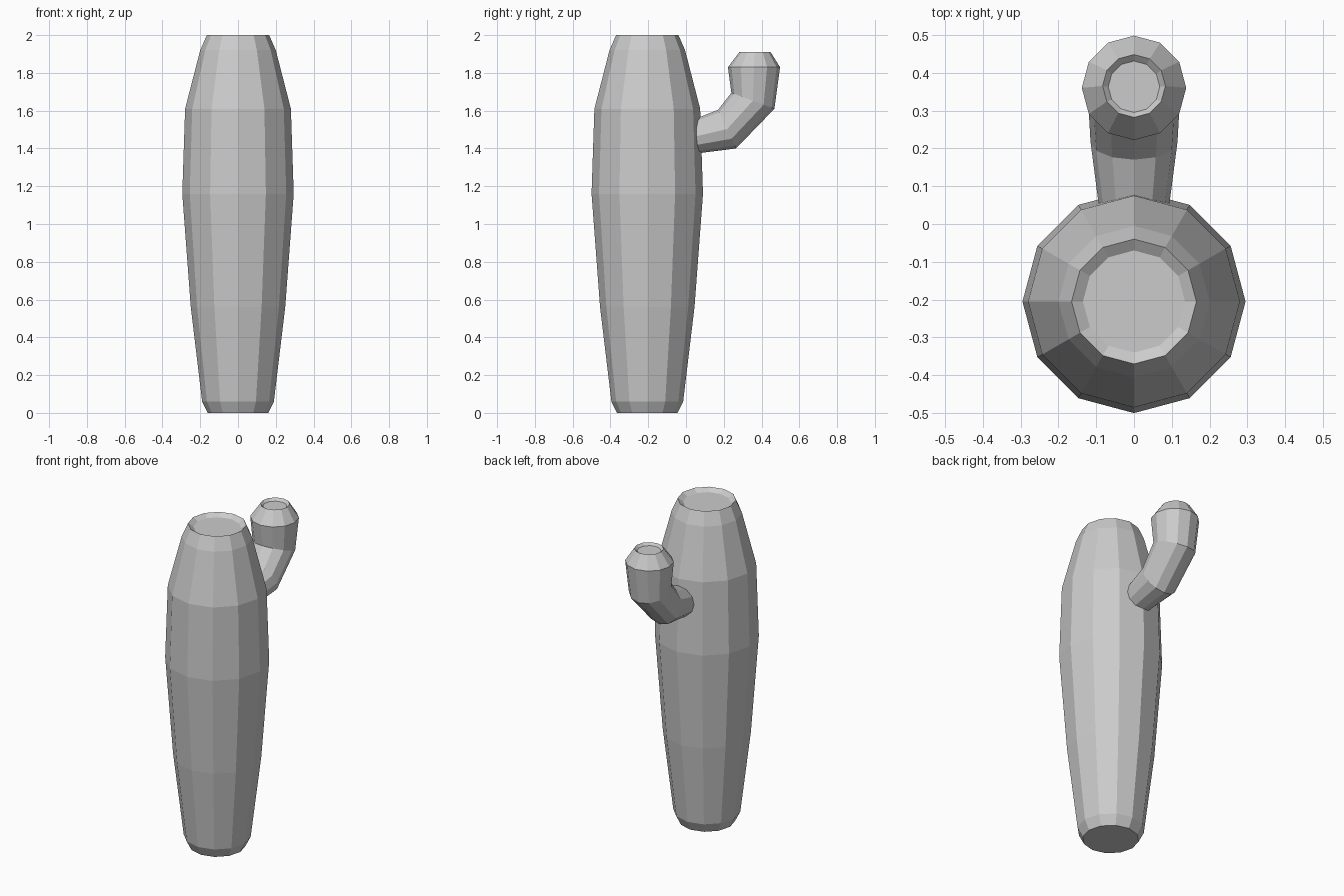
import bpy, bmesh, math
from mathutils import Vector

if "Cube" in bpy.data.objects:
    bpy.data.objects.remove(bpy.data.objects["Cube"])

SIDES = 12

def loft(name, rings):
    """Skin rings given as (one end (y,z), other end (y,z), x radius), capped at both ends."""
    bm = bmesh.new()
    loops = []
    for a, b, rx in rings:
        p, q = Vector((0, *a)), Vector((0, *b))
        mid, half = (p + q) / 2, (q - p) / 2
        angles = [2 * math.pi * i / SIDES for i in range(SIDES)]
        loops.append([bm.verts.new(mid + half * math.sin(t) + Vector((rx * math.cos(t), 0, 0)))
                      for t in angles])
    for lo, hi in zip(loops, loops[1:]):
        for i in range(SIDES):
            j = (i + 1) % SIDES
            bm.faces.new((lo[i], lo[j], hi[j], hi[i]))
    bm.faces.new(loops[0][::-1])
    bm.faces.new(loops[-1])
    bmesh.ops.recalc_face_normals(bm, faces=bm.faces)
    mesh = bpy.data.meshes.new(name)
    bm.to_mesh(mesh)
    bm.free()
    obj = bpy.data.objects.new(name, mesh)
    bpy.context.collection.objects.link(obj)
    return obj

def level(y, z, r):
    return ((y - r, z), (y + r, z), r)

# Trunk: barrel profile (radius, height), ending in a shallow sunken top
trunk = [(0.16, 0), (0.19, 0.06), (0.25, 0.56), (0.295, 1.16), (0.28, 1.61),
         (0.20, 1.92), (0.165, 2.0), (0.135, 1.98)]
loft("trunk", [level(-0.205, z, r) for r, z in trunk])

# Arm: bent tube rooted inside the trunk, with the same sunken top
loft("arm", [
    ((0.02, 1.545), (0.03, 1.37), 0.09),
    ((0.17, 1.605), (0.265, 1.40), 0.115),
    ((0.24, 1.695), (0.468, 1.61), 0.123),
    level(0.36, 1.83, 0.138),
    level(0.365, 1.91, 0.083),
    level(0.363, 1.895, 0.068),
])
